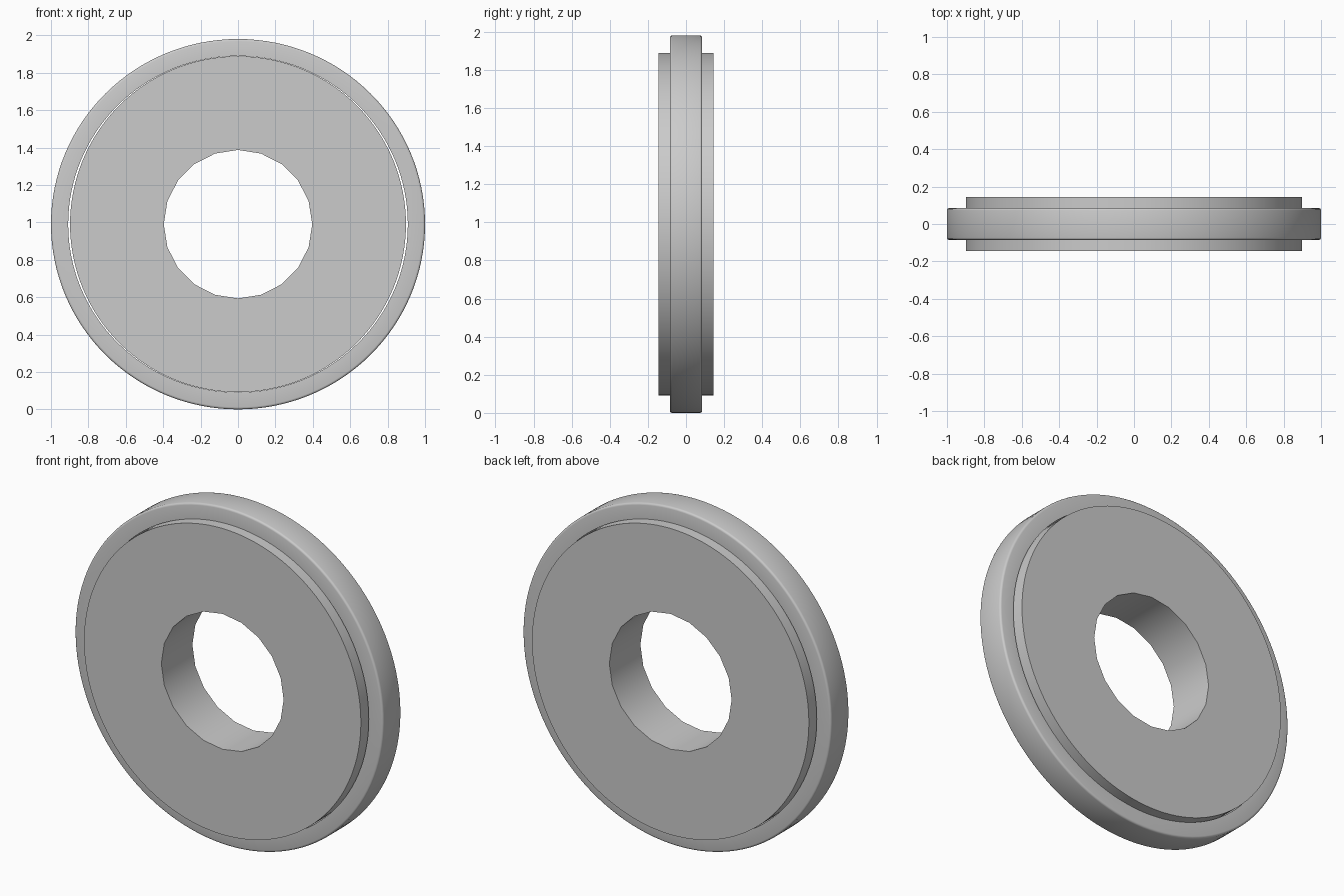
import bpy, bmesh
from math import pi, radians
from mathutils import Matrix, Vector

cube = bpy.data.objects.get("Cube")
if cube:
    bpy.data.objects.remove(cube, do_unlink=True)

CENTRE_Z = 0.99

grey = bpy.data.materials.new("plain grey")
grey.use_nodes = True
colour = (0.6, 0.6, 0.6, 1)
grey.diffuse_color = colour
grey.node_tree.nodes["Principled BSDF"].inputs["Base Color"].default_value = colour


def washer(name, outer, inner, half, outer_sides, inner_sides, squash=1.0, bevel=0.0):
    """Flat annulus extruded along y, with optionally rounded outer rims."""
    bm = bmesh.new()
    for radius, sides in ((outer, outer_sides), (inner, inner_sides)):
        bmesh.ops.create_circle(bm, segments=sides, radius=radius)
    bmesh.ops.triangle_fill(bm, edges=bm.edges[:], use_beauty=True)
    extruded = bmesh.ops.extrude_face_region(bm, geom=bm.faces[:], use_keep_orig=True)
    top = [v for v in extruded["geom"] if isinstance(v, bmesh.types.BMVert)]
    bmesh.ops.translate(bm, verts=top, vec=(0, 0, 2 * half))
    bmesh.ops.translate(bm, verts=bm.verts[:], vec=(0, 0, -half))
    bmesh.ops.recalc_face_normals(bm, faces=bm.faces[:])
    if bevel:
        rims = [e for e in bm.edges
                if all(v.co.xy.length > outer - 0.001 for v in e.verts)
                and abs(e.verts[0].co.z - e.verts[1].co.z) < 0.001]
        bmesh.ops.bevel(bm, geom=rims, offset=bevel, segments=3, profile=0.5,
                        affect="EDGES")
    # Stand it upright, facing the front
    upright = Matrix.Translation((0, 0, CENTRE_Z)) @ Matrix.Diagonal((1, 1, squash, 1)) \
        @ Matrix.Rotation(pi / 2, 4, "X")
    bm.transform(upright)
    mesh = bpy.data.meshes.new(name)
    bm.to_mesh(mesh)
    bm.free()
    mesh.materials.append(grey)
    obj = bpy.data.objects.new(name, mesh)
    bpy.context.collection.objects.link(obj)
    bpy.ops.object.select_all(action="DESELECT")
    obj.select_set(True)
    bpy.context.view_layer.objects.active = obj
    bpy.ops.object.shade_smooth_by_angle(angle=radians(40))
    return obj


# Thick inner disc with a coarse-sided bore
washer("hub_disc", 0.898, 0.397, 0.144, 128, 20)
# Slightly flattened outer ring, leaving a hairline gap at the sides
washer("outer_ring", 1.0, 0.908, 0.085, 128, 128, squash=0.99, bevel=0.012)
